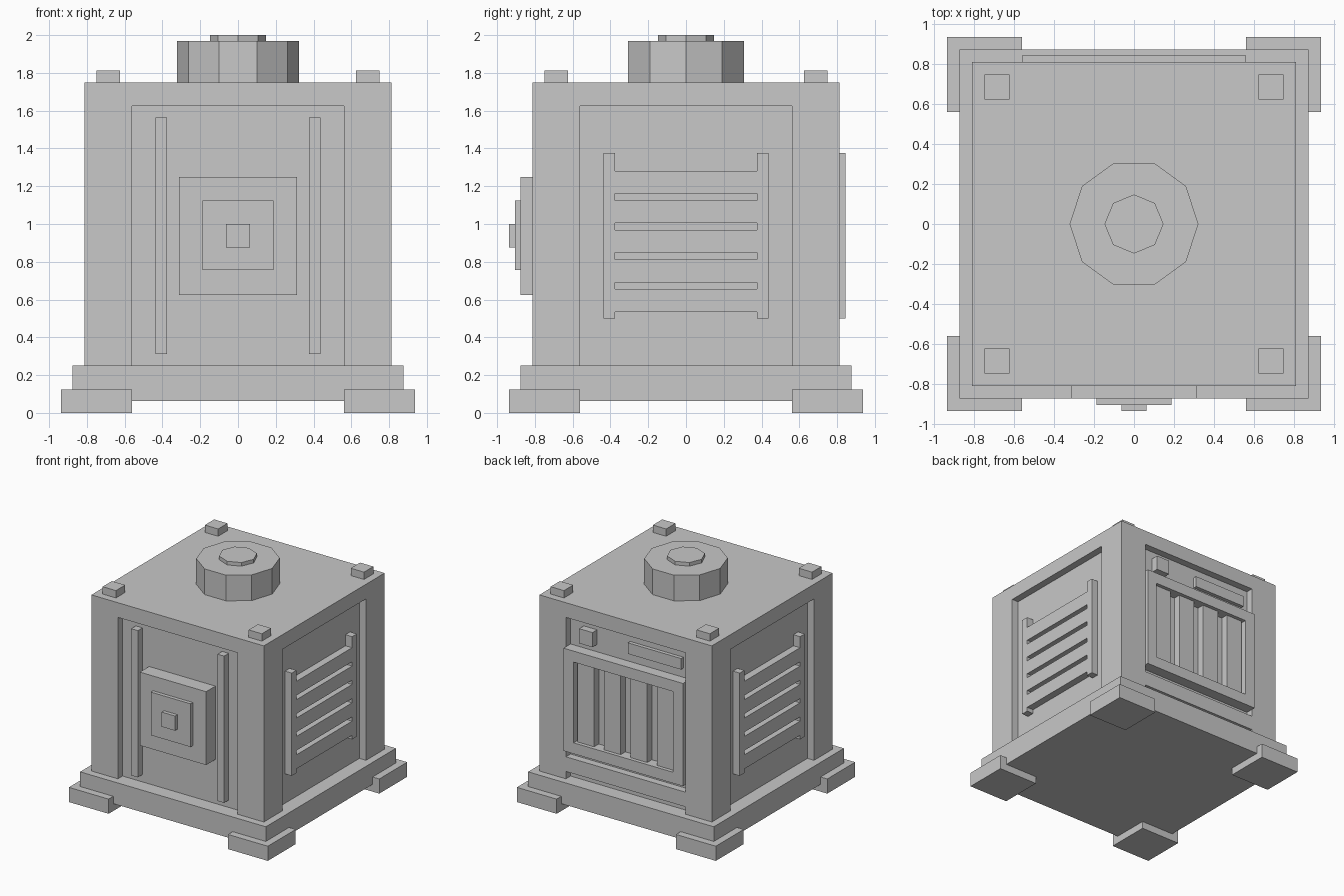
import bpy, bmesh, math

if "Cube" in bpy.data.objects:
    bpy.data.objects.remove(bpy.data.objects["Cube"])

grey = bpy.data.materials.new("plain grey")
grey.diffuse_color = (0.58, 0.58, 0.58, 1)
grey.use_nodes = True
grey.node_tree.nodes["Principled BSDF"].inputs["Base Color"].default_value = grey.diffuse_color


def finish(name, bm):
    bmesh.ops.recalc_face_normals(bm, faces=bm.faces)
    me = bpy.data.meshes.new(name)
    bm.to_mesh(me)
    bm.free()
    me.materials.append(grey)
    ob = bpy.data.objects.new(name, me)
    bpy.context.collection.objects.link(ob)
    return ob


def prism(name, pts, z0, z1):
    """Extrude a flat outline from z0 up to z1."""
    bm = bmesh.new()
    f = bm.faces.new([bm.verts.new((x, y, z0)) for x, y in pts])
    ext = bmesh.ops.extrude_face_region(bm, geom=[f])
    for v in ext["geom"]:
        if isinstance(v, bmesh.types.BMVert):
            v.co.z = z1
    return finish(name, bm)


def box(name, x, y, z):
    return prism(name, [(x[0], y[0]), (x[1], y[0]), (x[1], y[1]), (x[0], y[1])], *z)


def ngon(name, r, n, z0, z1):
    a = [2 * math.pi * i / n for i in range(n)]
    return prism(name, [(r * math.cos(t), r * math.sin(t)) for t in a], z0, z1)


def span(sign, a, b):
    return tuple(sorted((sign * a, sign * b)))


W, R, P = 0.8125, 0.75, 0.5625   # body half width, recess plane, recess half width

# Body: square plan with a shallow recess in each side, closed by a roof slab
quarter = [(W, -W), (W, -P), (R, -P), (R, P), (W, P)]
plan = []
for i in range(4):
    c, s = round(math.cos(i * math.pi / 2)), round(math.sin(i * math.pi / 2))
    plan += [(x * c - y * s, x * s + y * c) for x, y in quarter]
prism("body", plan, 0.25, 1.625)
box("roof", (-W, W), (-W, W), (1.625, 1.75))

# Base plinth, feet and roof corner studs
box("base", (-0.875, 0.875), (-0.875, 0.875), (0.0625, 0.25))
for sx in (-1, 1):
    for sy in (-1, 1):
        box("foot", span(sx, P, 0.9375), span(sy, P, 0.9375), (0, 0.125))
        box("roof_stud", span(sx, 0.625, 0.75), span(sy, 0.625, 0.75), (1.75, 1.8125))

# Roof cap
ngon("roof_cap", 0.3225, 10, 1.75, 1.969)
ngon("roof_cap_button", 0.148, 8, 1.969, 2.0)

# Front: stepped plaque and two upright bars
box("plaque_plate", (-0.3125, 0.3125), (-0.875, -R), (0.625, 1.25))
box("plaque_step", (-0.1875, 0.1875), (-0.906, -0.875), (0.7575, 1.125))
box("plaque_knob", (-0.0625, 0.0625), (-0.9375, -0.906), (0.875, 1.0))
for s in (-1, 1):
    box("front_bar", span(s, 0.375, 0.4375), (-W, -R), (0.3125, 1.5625))

# Left and right: louvred vents between two posts
for sx in (-1, 1):
    for sy in (-1, 1):
        box("vent_post", span(sx, R, W), span(sy, 0.375, 0.4375), (0.5, 1.375))
    for i in range(5):
        z = 0.595 + 0.1565 * i
        box("vent_slat", span(sx, R, W), (-0.375, 0.375), (z - 0.06, z + 0.06))

# Back: framed grille
F, B = 0.84375, 0.09375          # frame front plane, frame border
for s in (-1, 1):
    box("grille_frame_side", span(s, P - B, P), (R, F), (0.5 + B, 1.375 - B))
for z in (0.5, 1.375 - B):
    box("grille_frame_rail", (-P, P), (R, F), (z, z + B))
for x in (-0.375, -0.125, 0.125, 0.375):
    box("grille_bar", (x - 0.078, x + 0.078), (R, W), (0.5 + B, 1.375 - B))

# Back: lower rail, switch block and label plate
box("back_lower_rail", (-P, P), (R, W), (0.3125, 0.4375))
box("back_switch", (0.3125, 0.4375), (R, W), (1.4375, 1.5625))
box("back_plate", (-0.5, 0.0), (R, 0.78125), (1.453, 1.547))
